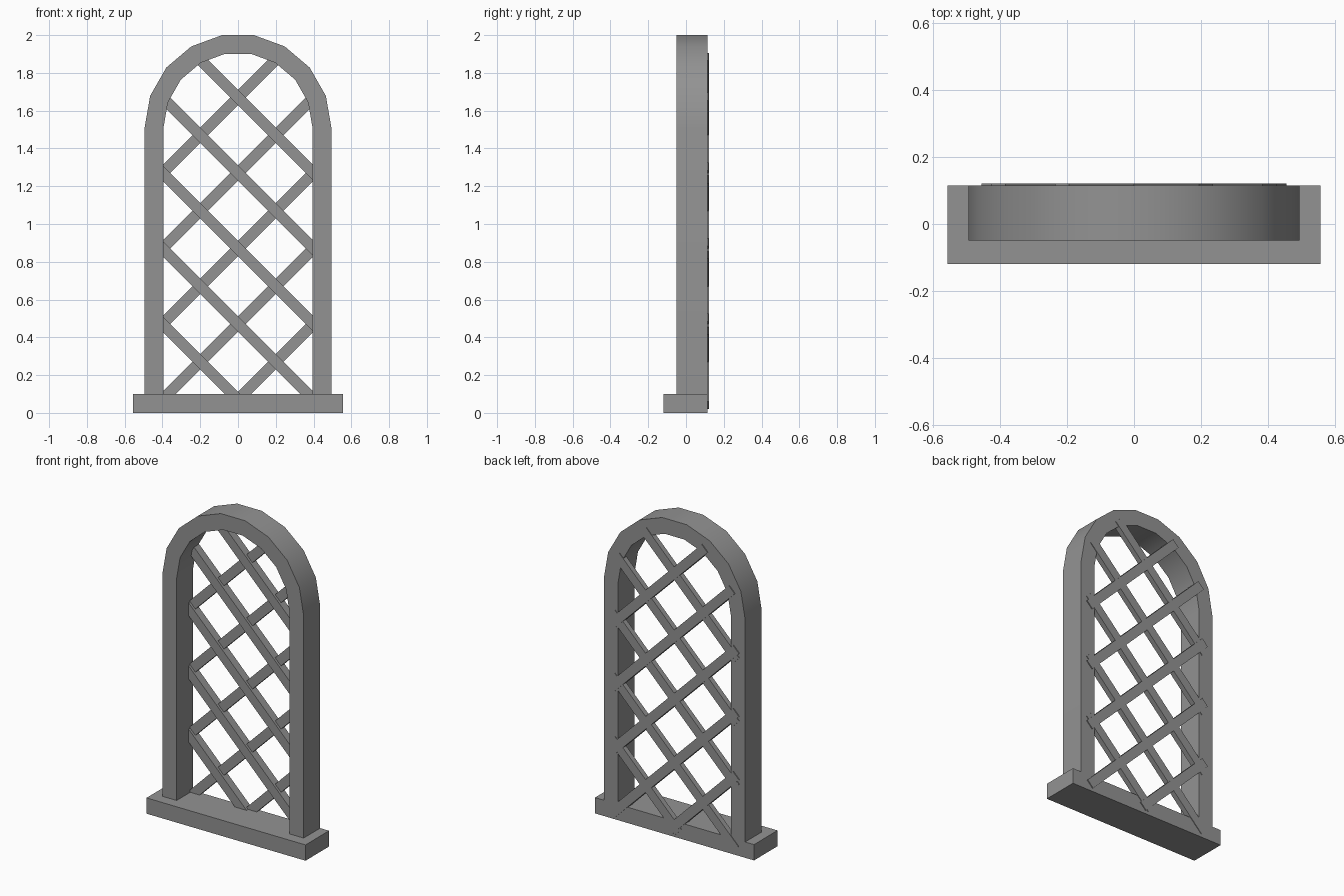
import bpy
import bmesh
from math import cos, sin, radians
from mathutils import Matrix, Vector

old = bpy.data.objects.get("Cube")
if old:
    bpy.data.objects.remove(old, do_unlink=True)

GREY = (0.29, 0.29, 0.29, 1.0)
stone = bpy.data.materials.new("plain grey")
stone.use_nodes = True
stone.diffuse_color = GREY
stone.node_tree.nodes["Principled BSDF"].inputs["Base Color"].default_value = GREY


def finish(name, bm, smooth=False):
    """Turn a bmesh into a named object with the grey material."""
    bmesh.ops.recalc_face_normals(bm, faces=bm.faces)
    mesh = bpy.data.meshes.new(name)
    bm.to_mesh(mesh)
    bm.free()
    mesh.materials.append(stone)
    obj = bpy.data.objects.new(name, mesh)
    bpy.context.collection.objects.link(obj)
    if smooth:
        bpy.ops.object.select_all(action="DESELECT")
        obj.select_set(True)
        bpy.context.view_layer.objects.active = obj
        bpy.ops.object.shade_smooth_by_angle()
    return obj


def add_box(bm, centre, size, turn=0.0):
    """Box turned about the y axis."""
    matrix = (Matrix.Translation(centre) @ Matrix.Rotation(turn, 4, "Y")
              @ Matrix.Diagonal((*size, 1.0)))
    bmesh.ops.create_cube(bm, size=1.0, matrix=matrix)


# Window sill
SILL_TOP = 0.1
FRONT, BACK = -0.05, 0.115
bm = bmesh.new()
add_box(bm, (0, -0.0025, SILL_TOP / 2), (1.114, 0.235, SILL_TOP))
finish("sill", bm)


# Arched frame: an outer and an inner outline bridged and extruded
def arch_outline(half_width, rise, spring=1.507, segments=9):
    points = [(half_width, SILL_TOP)]
    for i in range(segments + 1):
        a = radians(180 * i / segments)
        points.append((half_width * cos(a), spring + rise * sin(a)))
    points.append((-half_width, SILL_TOP))
    return points


bm = bmesh.new()
outer, inner = [
    [bm.verts.new((x, FRONT, z)) for x, z in arch_outline(w, r)]
    for w, r in ((0.495, 0.5), (0.395, 0.4))]
for i in range(len(outer) - 1):
    bm.faces.new((outer[i], outer[i + 1], inner[i + 1], inner[i]))
depth = bmesh.ops.extrude_face_region(bm, geom=bm.faces[:], use_keep_orig=True)
moved = [v for v in depth["geom"] if isinstance(v, bmesh.types.BMVert)]
bmesh.ops.translate(bm, verts=moved, vec=(0, BACK - FRONT, 0))
finish("arched_frame", bm, smooth=True)

# Diagonal lattice: (height at the centre line, upper end x, lower end x)
SLATS = [(0.07, -0.435, 0.03), (0.47, -0.435, 0.43), (0.87, -0.435, 0.435),
         (1.27, -0.405, 0.435), (1.67, -0.215, 0.435)]
SLAT_WIDTH = 0.058


def lattice(name, side, y_front, y_back):
    bm = bmesh.new()
    for height, x_top, x_low in SLATS:
        top = Vector((side * x_top, 0, height - x_top))
        low = Vector((side * x_low, 0, height - x_low))
        centre = (top + low) / 2
        centre.y = (y_front + y_back) / 2
        add_box(bm, centre, ((top - low).length, y_back - y_front, SLAT_WIDTH),
                radians(45) * side)
    finish(name, bm)


lattice("falling_slats", 1, 0.07, 0.121)
lattice("rising_slats", -1, 0.086, 0.119)
